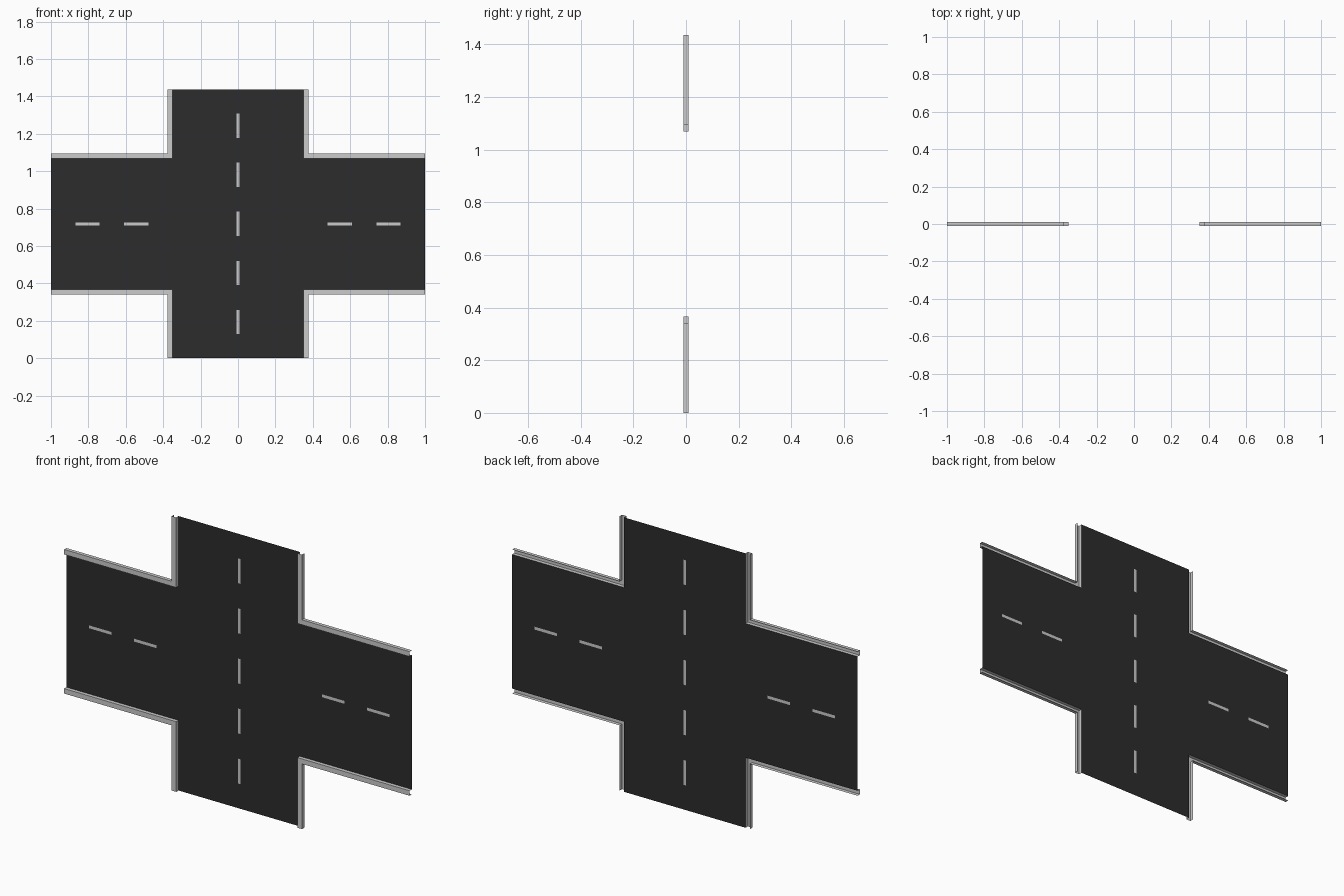
import bpy, bmesh

if "Cube" in bpy.data.objects:
    bpy.data.objects.remove(bpy.data.objects["Cube"])

HX, HZ = 1.0, 0.718        # half length of the horizontal and vertical roads
IN, OUT = 0.351, 0.377     # inner and outer lines of the kerb
Y = 0.0095                 # half depth; road lies at the back, kerb tops in front
DW, DL = 0.0075, 0.065     # dash half width and half length


def material(name, v):
    m = bpy.data.materials.new(name)
    m.diffuse_color = (v, v, v, 1)
    m.use_nodes = True
    m.node_tree.nodes["Principled BSDF"].inputs["Base Color"].default_value = m.diffuse_color
    return m


def make_object(name, bm, mat=None):
    me = bpy.data.meshes.new(name)
    bm.to_mesh(me)
    bm.free()
    ob = bpy.data.objects.new(name, me)
    ob.location.z = HZ
    bpy.context.collection.objects.link(ob)
    if mat:
        me.materials.append(mat)
    return ob


# Dash rectangles: (x0, x1, z0, z1)
dashes = [(-DW, DW, k * 0.262 - DL, k * 0.262 + DL) for k in range(-2, 3)]
dashes += [(s * c - DL, s * c + DL, -DW, DW) for s in (-1, 1) for c in (0.544, 0.805)]

# Split the cross into cells so the dashes are inlaid and visible from both sides
xs = sorted({-HX, HX, -IN, IN} | {v for d in dashes for v in d[:2]})
zs = sorted({-HZ, HZ, -IN, IN} | {v for d in dashes for v in d[2:]})
road, paint = bmesh.new(), bmesh.new()
for x0, x1 in zip(xs, xs[1:]):
    for z0, z1 in zip(zs, zs[1:]):
        cx, cz = (x0 + x1) / 2, (z0 + z1) / 2
        if abs(cx) > IN and abs(cz) > IN:
            continue
        dash = any(a < cx < b and c < cz < d for a, b, c, d in dashes)
        bm = paint if dash else road
        bm.faces.new([bm.verts.new((x, Y, z)) for x, z in
                      ((x0, z0), (x1, z0), (x1, z1), (x0, z1))])
for bm in (road, paint):
    bmesh.ops.remove_doubles(bm, verts=bm.verts, dist=1e-5)

make_object("road_surface", road, material("asphalt", 0.025))
make_object("lane_dashes", paint)

# Kerb: open-backed channel swept around one corner, mirrored to all four
bm = bmesh.new()
profile = [(IN, Y), (IN, -Y), (OUT, -Y), (OUT, Y)]
rows = [[bm.verts.new(p) for p in ((w, y, HZ), (w, y, w), (HX, y, w))]
        for w, y in profile]
for a, b in zip(rows, rows[1:]):
    for i in range(2):
        bm.faces.new((a[i], a[i + 1], b[i + 1], b[i]))
bmesh.ops.recalc_face_normals(bm, faces=bm.faces)
if sum(f.normal.y for f in bm.faces) > 0:
    bmesh.ops.reverse_faces(bm, faces=bm.faces)
kerb = make_object("kerbs", bm)
mirror = kerb.modifiers.new("four_corners", 'MIRROR')
mirror.use_axis = (True, False, True)
